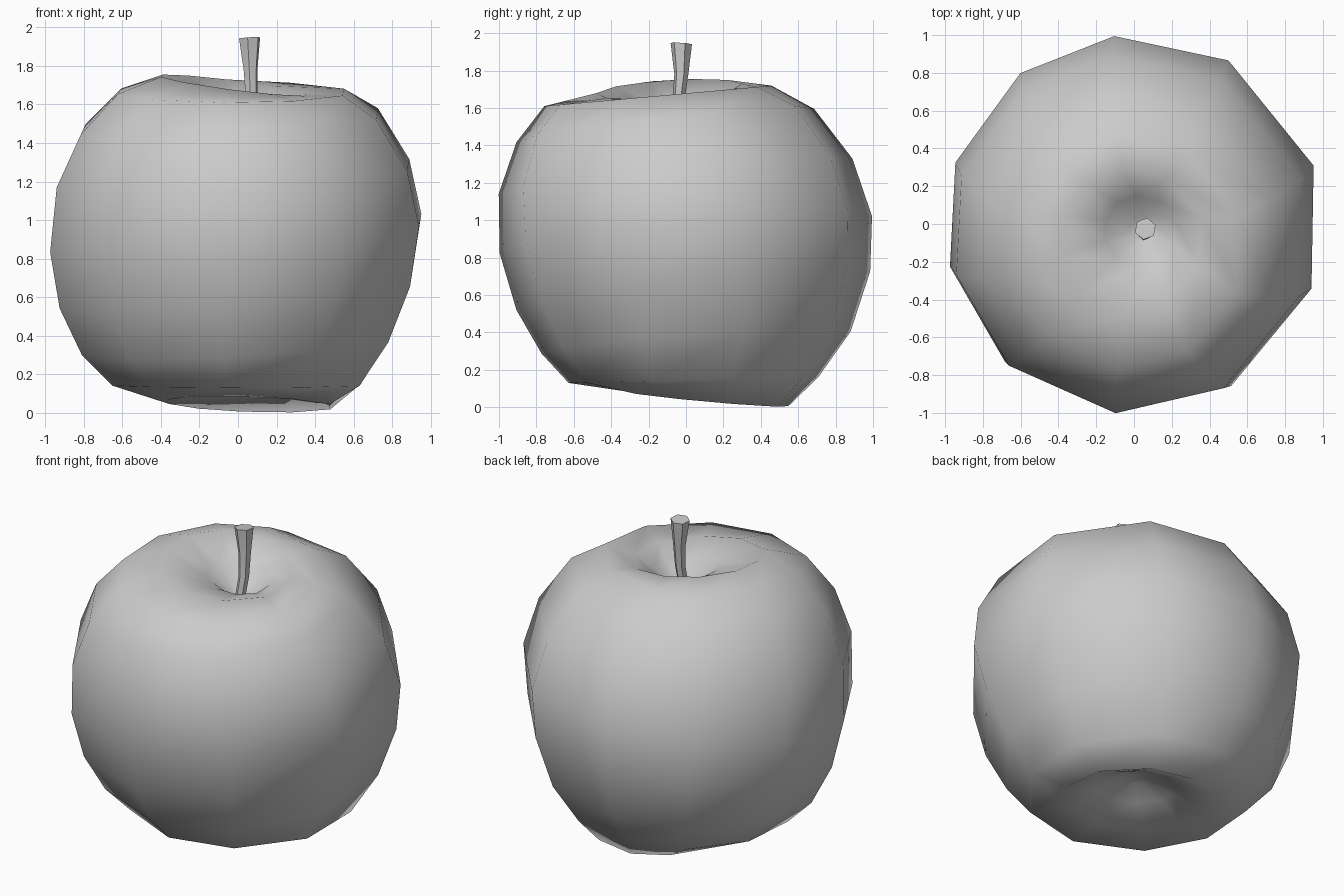
import bpy
import bmesh
from math import cos, sin, radians

cube = bpy.data.objects.get("Cube")
if cube:
    bpy.data.objects.remove(cube, do_unlink=True)

grey = bpy.data.materials.new("plain_grey")
grey.use_nodes = True
grey.diffuse_color = (0.6, 0.6, 0.6, 1)
grey.node_tree.nodes["Principled BSDF"].inputs["Base Color"].default_value = (0.6, 0.6, 0.6, 1)


def loft(name, angles, rings, smooth_angle):
    """Skin tilted rings (radius, x, y, z, tilt in x, tilt in y), bottom to top."""
    bm = bmesh.new()
    loops = []
    for r, cx, cy, z, tx, ty in rings:
        loops.append([bm.verts.new((cx + r * cos(a), cy + r * sin(a),
                                    z + tx * cos(a) + ty * sin(a))) for a in angles])
    n = len(angles)
    for low, high in zip(loops, loops[1:]):
        for i in range(n):
            j = (i + 1) % n
            bm.faces.new((low[i], low[j], high[j], high[i]))
    bm.faces.new(loops[0][::-1])
    bm.faces.new(loops[-1])
    # Close each end with a fan of triangles
    bmesh.ops.poke(bm, faces=[f for f in bm.faces if len(f.verts) > 4])
    bmesh.ops.recalc_face_normals(bm, faces=bm.faces)
    mesh = bpy.data.meshes.new(name)
    bm.to_mesh(mesh)
    bm.free()
    obj = bpy.data.objects.new(name, mesh)
    bpy.context.collection.objects.link(obj)
    mesh.materials.append(grey)
    bpy.ops.object.select_all(action="DESELECT")
    obj.select_set(True)
    bpy.context.view_layer.objects.active = obj
    bpy.ops.object.shade_smooth_by_angle(angle=radians(smooth_angle))
    return obj


# Fruit body: lopsided ten-sided rings from the lower hollow to the stem hollow
sides = [radians(a) for a in (-95, -59, -20, 18, 60, 96, 127, 161, 193, 227)]
loft("fruit_body", sides, [
    (0.07, 0.05, 0.06, 0.22, 0, 0),
    (0.23, 0.06, 0.09, 0.14, -0.01, -0.02),
    (0.44, 0.06, 0.11, 0.045, -0.015, -0.04),
    (0.67, 0, 0.04, 0.145, 0, 0.015),
    (0.83, 0, 0.055, 0.35, 0.04, 0.06),
    (0.95, 0, 0.04, 0.63, 0.065, 0.105),
    (1.0, 0, 0, 0.93, 0.075, 0.1),
    (0.95, -0.015, -0.055, 1.24, 0.05, 0.095),
    (0.80, -0.035, -0.11, 1.51, 0.045, 0.09),
    (0.61, -0.03, -0.15, 1.665, 0, 0.055),
    (0.39, -0.02, -0.09, 1.70, -0.05, 0.025),
    (0.19, 0.03, -0.04, 1.62, -0.03, 0.01),
    (0.07, 0.05, -0.03, 1.51, 0, 0),
], 180)

# Stem: thin, slightly bent, flared at the tip
loft("stem", [radians(20 + 60 * i) for i in range(6)], [
    (0.03, 0.05, -0.06, 1.46, 0, 0),
    (0.032, 0.07, -0.04, 1.64, 0, 0),
    (0.038, 0.065, -0.025, 1.78, 0, 0),
    (0.058, 0.06, -0.025, 1.945, 0.004, -0.004),
], 50)
